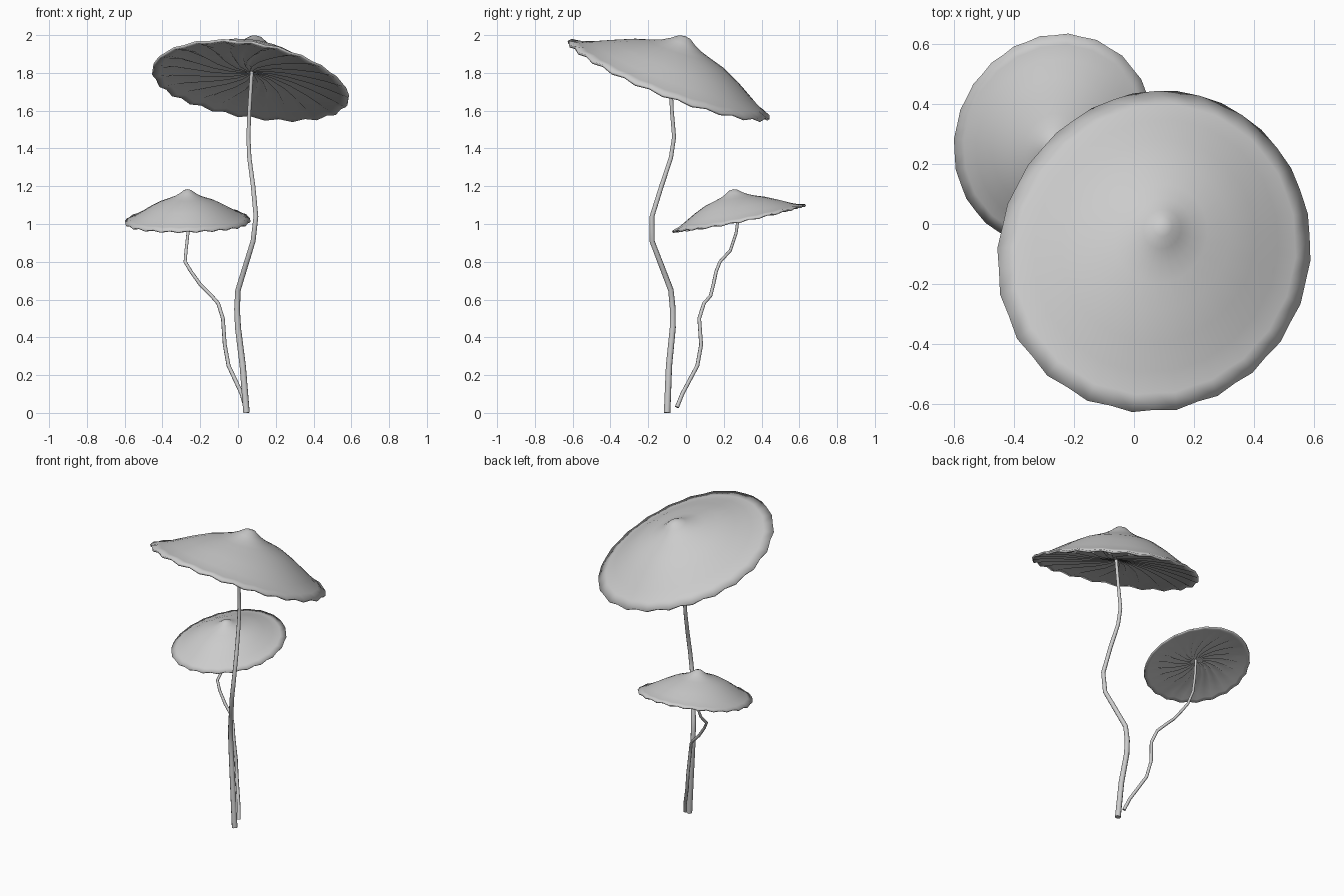
import bpy
import bmesh
from math import sin, cos, pi, copysign
from mathutils import Vector

default_cube = bpy.data.objects.get("Cube")
if default_cube:
    bpy.data.objects.remove(default_cube, do_unlink=True)

# One pale grey for everything
grey = bpy.data.materials.new("pale_grey")
grey.use_nodes = True
grey.diffuse_color = (0.6, 0.6, 0.6, 1)
shader = next(n for n in grey.node_tree.nodes if n.type == "BSDF_PRINCIPLED")
shader.inputs["Base Color"].default_value = grey.diffuse_color
shader.inputs["Roughness"].default_value = 0.8

LOBES = 22
SEGMENTS = LOBES * 2

# Cap sections as (radius, height) fractions, from the centre outward
TOP = [(0.06, 0.43), (0.12, 0.385), (0.2, 0.34), (0.3, 0.303), (0.45, 0.255),
       (0.62, 0.175), (0.78, 0.09), (0.9, 0.03), (1, 0)]
GILLS = [(0.05, 0.07), (0.2, 0.065), (0.4, 0.055), (0.6, 0.04),
         (0.8, 0.015), (0.92, -0.01), (0.985, -0.022)]
TOP_CENTRE, GILL_CENTRE = 0.445, 0.07


def make_cap(name, centre, normal, radius_x, radius_y):
    """Nippled dome with a gently scalloped rim and swirling gills below."""
    bm = bmesh.new()
    up = Vector(normal).normalized()
    side = (Vector((1, 0, 0)) - up * up.x).normalized()
    back = up.cross(side)
    uphill = copysign(1, back.z)
    scale = (radius_x + radius_y) / 2

    def place(r, angle, h):
        # The outline is slightly longer along one diagonal
        r *= 1 + 0.045 * sin(2 * angle)
        offset = side * (r * radius_x * cos(angle))
        offset += back * (r * radius_y * sin(angle)) + up * (h * scale)
        return bm.verts.new(Vector(centre) + offset)

    def ring(r, h, wave, swirl, sag):
        verts = []
        for i in range(SEGMENTS):
            crest = i % 2
            angle = 2 * pi * i / SEGMENTS + swirl
            inset = cos(pi / LOBES) if crest else 1
            # The sides droop, and the uphill flank is hollower
            droop = 0.05 * (r * cos(angle)) ** 2
            droop += sag * sin(pi * r) * uphill * sin(angle)
            verts.append(place(r * inset, angle,
                               h - droop + wave * (crest - 0.5)))
        return verts

    top_rings = [ring(r, h, 0.02 * r ** 8, 0, 0.024) for r, h in TOP]
    gill_rings = [ring(r, h, 0.02 + 0.04 * sin(pi * r),
                       -0.7 * (1 - r) ** 2, 0) for r, h in GILLS]
    rings = top_rings + gill_rings[::-1]
    crown = place(0, 0, TOP_CENTRE)
    hub = place(0, 0, GILL_CENTRE)
    for i in range(SEGMENTS):
        j = (i + 1) % SEGMENTS
        bm.faces.new((crown, rings[0][i], rings[0][j]))
        bm.faces.new((hub, rings[-1][j], rings[-1][i]))
        for a, b in zip(rings, rings[1:]):
            bm.faces.new((a[i], b[i], b[j], a[j]))
    bmesh.ops.recalc_face_normals(bm, faces=bm.faces)
    for face in bm.faces:
        face.smooth = True
    mesh = bpy.data.meshes.new(name)
    bm.to_mesh(mesh)
    bm.free()
    mesh.materials.append(grey)
    bpy.context.collection.objects.link(bpy.data.objects.new(name, mesh))


def make_stem(name, path, base_radius, tip_radius):
    """Tapered round stem along a bent path."""
    curve = bpy.data.curves.new(name + "_path", "CURVE")
    curve.dimensions = "3D"
    curve.bevel_depth = 1
    curve.bevel_resolution = 2
    curve.use_fill_caps = True
    spline = curve.splines.new("POLY")
    spline.points.add(len(path) - 1)
    for i, (point, co) in enumerate(zip(spline.points, path)):
        t = i / (len(path) - 1)
        point.co = (*co, 1)
        point.radius = base_radius + (tip_radius - base_radius) * t
    helper = bpy.data.objects.new(name + "_helper", curve)
    bpy.context.collection.objects.link(helper)
    graph = bpy.context.evaluated_depsgraph_get()
    mesh = bpy.data.meshes.new_from_object(helper.evaluated_get(graph))
    bpy.data.objects.remove(helper, do_unlink=True)
    mesh.materials.clear()
    mesh.materials.append(grey)
    stem = bpy.data.objects.new(name, mesh)
    bpy.context.collection.objects.link(stem)
    bpy.ops.object.select_all(action="DESELECT")
    stem.select_set(True)
    bpy.context.view_layer.objects.active = stem
    bpy.ops.object.shade_smooth_by_angle(angle=pi / 3)


# Tall mushroom
make_cap("large_cap", (0.07, -0.09, 1.768), (0.12, 0.37, 1), 0.525, 0.572)
make_stem("large_stem", [
    (0.045, -0.1, 0), (0.025, -0.09, 0.25), (0, -0.07, 0.45),
    (-0.005, -0.07, 0.55), (0, -0.08, 0.65), (0.04, -0.13, 0.78),
    (0.08, -0.18, 0.91), (0.095, -0.18, 1.04), (0.08, -0.13, 1.2),
    (0.06, -0.08, 1.35), (0.055, -0.063, 1.46), (0.06, -0.075, 1.6),
    (0.075, -0.085, 1.84)],
    0.018, 0.01)

# Short mushroom
make_cap("small_cap", (-0.267, 0.28, 1.033), (0, -0.2, 1), 0.333, 0.36)
make_stem("small_stem", [
    (0.04, -0.048, 0.03), (0.02, -0.02, 0.1), (-0.05, 0.06, 0.25),
    (-0.07, 0.08, 0.36), (-0.08, 0.07, 0.5), (-0.105, 0.095, 0.58),
    (-0.14, 0.13, 0.62), (-0.2, 0.145, 0.68), (-0.25, 0.16, 0.75),
    (-0.28, 0.18, 0.8), (-0.275, 0.235, 0.86), (-0.265, 0.265, 0.95),
    (-0.26, 0.28, 1.06)],
    0.011, 0.008)
